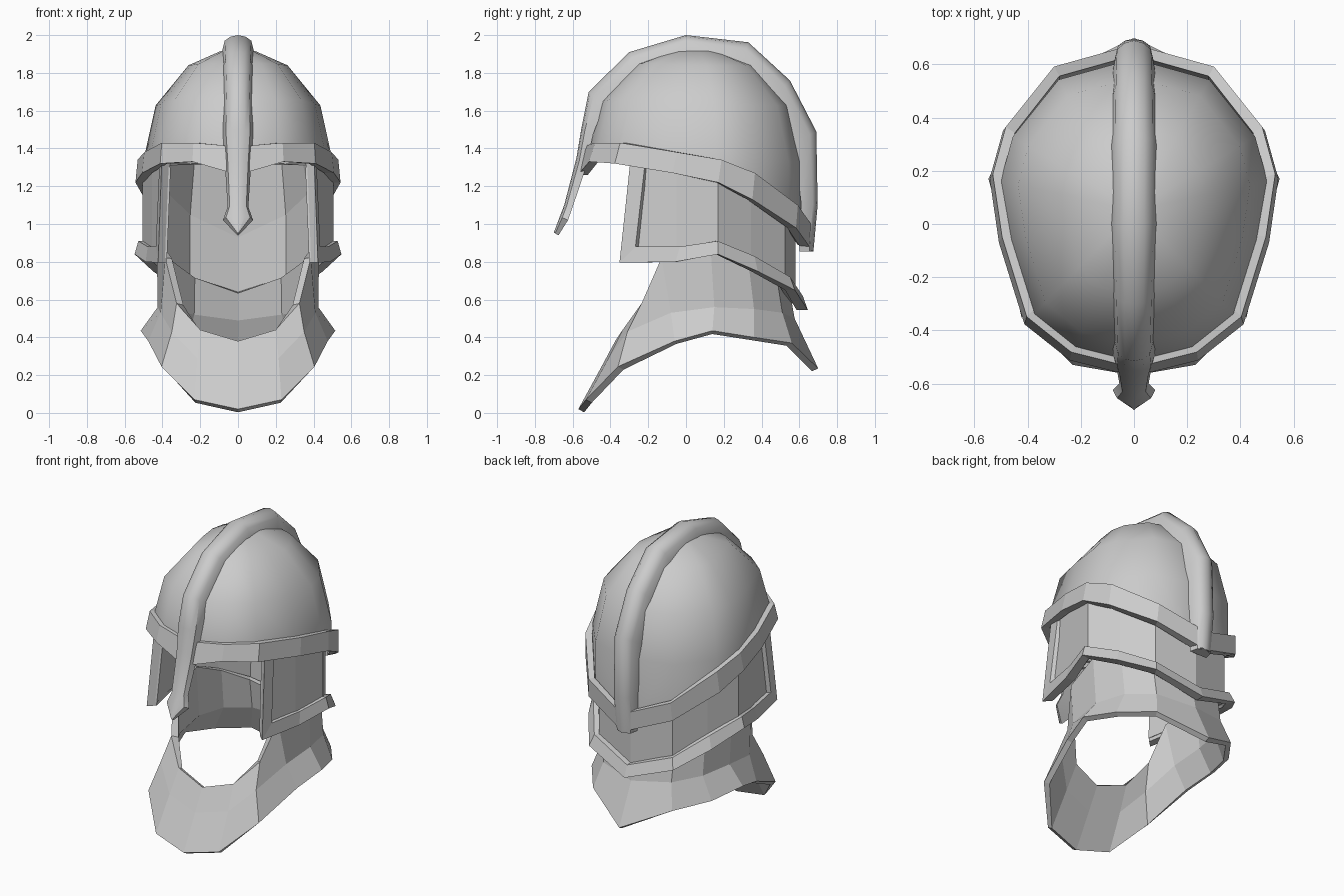
import bpy, bmesh, math
from mathutils import Vector

if "Cube" in bpy.data.objects:
    bpy.data.objects.remove(bpy.data.objects["Cube"])

steel = bpy.data.materials.new("steel grey")
steel.diffuse_color = (0.6, 0.6, 0.6, 1)
steel.use_nodes = True
steel.node_tree.nodes["Principled BSDF"].inputs["Base Color"].default_value = steel.diffuse_color
CY = 0.05  # y of the vertical axis of the helmet


def loft(name, rows, loop=False, cap=False, thick=0, angle=None):
    """Skin rows of points for the right half, mirror it, optionally thicken."""
    bm = bmesh.new()
    grid = [[bm.verts.new(p) for p in row] for row in rows]
    n = len(grid)
    for i in range(n if loop else n - 1):
        a, b = grid[i], grid[(i + 1) % n]
        for j in range(len(a) - 1):
            bm.faces.new((a[j], b[j], b[j + 1], a[j + 1]))
    if cap:
        bm.faces.new([row[0] for row in grid])
        bmesh.ops.recalc_face_normals(bm, faces=bm.faces)
    bmesh.ops.remove_doubles(bm, verts=bm.verts, dist=0.0005)
    mesh = bpy.data.meshes.new(name)
    bm.to_mesh(mesh)
    bm.free()
    mesh.materials.append(steel)
    ob = bpy.data.objects.new(name, mesh)
    bpy.context.collection.objects.link(ob)
    for o in bpy.context.selected_objects:
        o.select_set(False)
    bpy.context.view_layer.objects.active = ob
    ob.select_set(True)
    ob.modifiers.new("mirror", 'MIRROR').use_clip = True
    if thick:
        s = ob.modifiers.new("thickness", 'SOLIDIFY')
        s.thickness, s.offset = thick, -1
        s.use_even_offset = True
    for m in list(ob.modifiers):
        bpy.ops.object.modifier_apply(modifier=m.name)
    if angle:
        bpy.ops.object.shade_smooth_by_angle(angle=math.radians(angle))
    return ob


def push(p, d):
    """Move a point away from the vertical axis by d."""
    p = Vector(p)
    r = Vector((p.x, p.y - CY, 0)).normalized()
    return p + r * d


def band(name, pairs, out, inn, cap=False):
    """Raised strip between an upper/inner edge and a lower/outer edge."""
    rows = [[push(a, out - 0.012) for a, b in pairs], [push(b, out) for a, b in pairs],
            [push(b, -inn) for a, b in pairs], [push(a, -inn) for a, b in pairs]]
    return loft(name, rows, loop=True, cap=cap)


# rim outline, front to back: x, y, bottom z, top z
rim = [(0, -.57, 1.26, 1.41), (.24, -.51, 1.33, 1.43), (.41, -.375, 1.32, 1.43),
       (.505, -.07, 1.27, 1.38), (.54, .17, 1.22, 1.34), (.49, .35, 1.13, 1.27),
       (.305, .58, .98, 1.10), (0, .665, .86, .98)]

# dome: elliptical cap over a short skirt
dome = []
for el in (90, 80, 59, 30, 0):
    s = math.sin(math.radians(el))
    row = []
    for x, y, zb, zt in rim:
        base = max(zt - .04, 1.33)
        full = abs(y - CY) / math.hypot(x, y - CY)
        c = max(math.cos(math.radians(el)), 0) ** (1 - .1 * full) * .93 if el < 90 else 0
        row.append((x * c, CY + (y - CY) * c, base + (1.925 - base) * s))
    dome.append(row)
dome.append([(x * .93, CY + (y - CY) * .93, zb + .03) for x, y, zb, zt in rim])
loft("dome", dome, thick=.03, angle=60)

# brim band around the dome
band("brim_band", [((x, y + .02, zt), (x, y, zb)) for x, y, zb, zt in rim], .003, .05)

# crest and nose guard: outer y, z, inner y, z, half width
crest = [(-.70, .955, -.675, .94, .002), (-.668, 1.04, -.625, 1.02, .08),
         (-.645, 1.10, -.60, 1.09, .055), (-.58, 1.35, -.53, 1.30, .068),
         (-.555, 1.5, -.49, 1.48, .08), (-.515, 1.70, -.43, 1.635, .075),
         (-.30, 1.91, -.25, 1.81, .082), (0, 2.0, 0, 1.90, .088),
         (.33, 1.962, .29, 1.84, .088), (.55, 1.76, .46, 1.66, .085),
         (.69, 1.49, .575, 1.43, .08), (.697, 1.10, .61, 1.10, .075),
         (.675, .86, .60, .86, .063)]


def crest_row(fx, drop):
    return [(w * fx, yo + (yi - yo) * drop, zo + (zi - zo) * drop)
            for yo, zo, yi, zi, w in crest]


loft("crest_nose_guard", [crest_row(0, 0), crest_row(.45, .08), crest_row(.8, .3),
                          crest_row(1, 1), crest_row(0, 1)], angle=39)
# closing plate under the back end of the crest
y, z, yi, zi, w = crest[-1]
loft("crest_end", [[(0, y, z), (w * .8, y - .022, z)], [(0, yi, z), (w, yi, z)]], thick=.005)

# neck and cheek guard wall, rising inside the dome: x, y, rim z, bottom z
wall = [(.385, -.27, 1.31, .82), (.455, -.05, 1.29, .82), (.505, .17, 1.25, .86),
        (.40, .345, 1.17, .77), (.27, .525, 1.05, .67), (0, .58, .93, .58)]
top = [(x * (1 if y < -.2 else .92), CY + (y - CY) * (1 if y < -.2 else .95), 1.32)
       for x, y, t, b in wall]
foot = [(x + (.02 if y < -.2 else 0), y - (.05 if y < -.2 else 0), b) for x, y, t, b in wall]
loft("neck_guard", [top, [w[:3] for w in wall], foot], thick=.03)

# raised trim down the cheek edge and along the guard bottom
trim = [((.405, -.21, 1.32), (.385, -.28, 1.32)), ((.425, -.26, .88), (.405, -.335, .795)),
        ((.465, -.03, .88), (.465, -.05, .80)), ((.515, .165, .91), (.523, .165, .84)),
        ((.415, .355, .83), (.43, .365, .75)), ((.28, .54, .72), (.295, .555, .65)),
        ((0, .605, .62), (0, .62, .545))]
band("guard_trim", trim, .025, .035, cap=True)

# neck collar with flared hem and chin bib: top, middle and hem rings
collar = [[(0, -.375, .38), (.2, -.335, .44), (.325, -.235, .58), (.385, -.13, .82),
           (.43, .13, .88), (.375, .33, .80), (.25, .48, .72), (0, .55, .64)],
          [(0, -.45, .24), (.215, -.41, .29), (.35, -.31, .43), (.41, -.08, .53),
           (.425, .15, .56), (.375, .36, .55), (.25, .51, .53), (0, .575, .50)],
          [(0, -.57, .02), (.23, -.53, .07), (.405, -.36, .245), (.475, -.06, .38),
           (.515, .14, .435), (.44, .36, .40), (.29, .56, .37), (0, .70, .235)]]
loft("neck_collar", collar, thick=.035)
